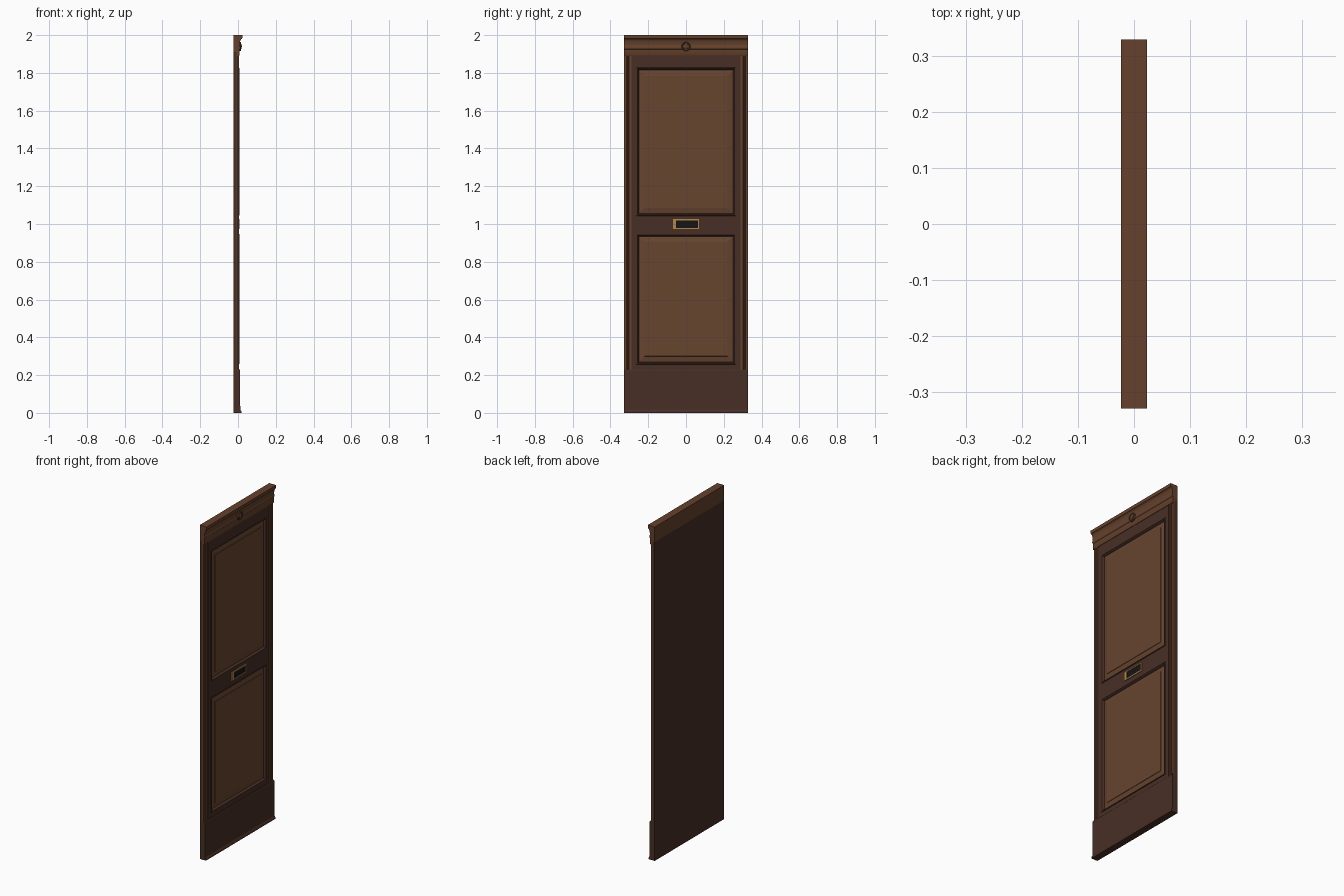
import bpy, bmesh, math

if "Cube" in bpy.data.objects:
    bpy.data.objects.remove(bpy.data.objects["Cube"])

HW = 0.329      # half width of the whole panel
BACK = -0.023   # rear plane


def mat(name, rgb):
    m = bpy.data.materials.new(name)
    m.diffuse_color = (*rgb, 1)
    m.use_nodes = True
    m.node_tree.nodes["Principled BSDF"].inputs["Base Color"].default_value = m.diffuse_color
    return m


DARK = mat("dark walnut", (0.064, 0.028, 0.019))
TRIM = mat("trim walnut", (0.130, 0.053, 0.025))
FIELD = mat("panel walnut", (0.135, 0.058, 0.028))
BRASS = mat("brass", (0.45, 0.25, 0.065))
BLACK = mat("black", (0.008, 0.007, 0.007))


def finish(name, bm, material, smooth=False):
    bmesh.ops.recalc_face_normals(bm, faces=bm.faces)
    me = bpy.data.meshes.new(name)
    bm.to_mesh(me)
    bm.free()
    me.materials.append(material)
    ob = bpy.data.objects.new(name, me)
    bpy.context.collection.objects.link(ob)
    if smooth:
        bpy.context.view_layer.objects.active = ob
        ob.select_set(True)
        bpy.ops.object.shade_smooth_by_angle(angle=math.radians(35))
        ob.select_set(False)
    return ob


def box(name, x, y, z, material):
    bm = bmesh.new()
    bmesh.ops.create_cube(bm, size=1)
    for v in bm.verts:
        v.co = [r[0] if c < 0 else r[1] for c, r in zip(v.co, (x, y, z))]
    return finish(name, bm, material)


def extrude(name, pts, to3d, material, smooth=False):
    """Closed 2D profile swept between two ends; to3d(point, end) places it."""
    bm = bmesh.new()
    a, b = ([bm.verts.new(to3d(p, e)) for p in pts] for e in (0, 1))
    n = len(pts)
    for i in range(n):
        j = (i + 1) % n
        bm.faces.new((a[i], a[j], b[j], b[i]))
    bm.faces.new(a)
    bm.faces.new(b[::-1])
    return finish(name, bm, material, smooth)


def rect_loft(name, hy, z0, z1, steps, material, fill=False):
    """Nested rectangles facing +x; steps are (inset, x)."""
    bm = bmesh.new()
    loops = [[bm.verts.new((x, sy * (hy - d), z)) for sy, z in
              ((-1, z0 + d), (1, z0 + d), (1, z1 - d), (-1, z1 - d))] for d, x in steps]
    for a, b in zip(loops, loops[1:]):
        for i in range(4):
            j = (i + 1) % 4
            bm.faces.new((a[i], a[j], b[j], b[i]))
    if fill:
        bm.faces.new(loops[-1])
    ob = finish(name, bm, material)
    if ob.data.polygons[-1].normal.x < 0 or sum(p.normal.x for p in ob.data.polygons) < 0:
        ob.data.flip_normals()
    return ob


# backing board
box("backing_board", (BACK, -0.008), (-HW, HW), (0.0, 1.91), DARK)

# frame: stiles and rails around the two openings
PY = 0.263
openings = {"lower": (0.257, 0.948), "upper": (1.043, 1.828)}
FX = (-0.009, 0.004)
for side, s in (("left", -1), ("right", 1)):
    box("stile_" + side, FX, sorted((s * PY, s * 0.288)), (0.225, 1.895), DARK)
for nm, z in (("bottom", (0.225, 0.257)), ("middle", (0.948, 1.043)), ("top", (1.828, 1.895))):
    box("rail_" + nm, FX, (-PY, PY), z, DARK)

# mouldings and raised panels
for nm, (z0, z1) in openings.items():
    rect_loft(nm + "_panel_moulding", PY, z0, z1,
              [(0, 0.004), (0.002, 0.007), (0.006, 0.007), (0.010, 0.001), (0.013, -0.006)], DARK)
    rect_loft(nm + "_raised_panel", PY, z0, z1,
              [(0.013, -0.006), (0.042, 0.000), (0.043, 0.002)], FIELD, True)

# grooved side trims
trim = [(-0.009, 0.288), (0.001, 0.288), (0.001, 0.293), (0.005, 0.295), (0.005, 0.302),
        (-0.003, 0.304), (-0.003, 0.307), (0.005, 0.309), (0.005, 0.313),
        (0.001, 0.315), (0.001, HW), (-0.009, HW)]
for side, s in (("left", -1), ("right", 1)):
    extrude("side_trim_" + side, trim,
            lambda p, e, s=s: (p[0], s * p[1], (0.225, 1.895)[e]), TRIM)

# skirting board with a small flared foot
along_y = lambda p, e: (p[0], (-HW, HW)[e], p[1])
extrude("skirting_board", [(-0.009, 0), (0.018, 0), (0.018, 0.008), (0.012, 0.018),
                           (0.011, 0.225), (0.009, 0.23), (-0.009, 0.23)], along_y, DARK)

# crown: flat frieze, bead, cove and top lip
cove = [(0.009 + 0.010 * (1 - math.cos(t * math.pi / 12)),
         1.945 + 0.034 * math.sin(t * math.pi / 12)) for t in range(7)]
crown = [(BACK, 1.91), (-0.009, 1.91), (-0.009, 1.89), (0.006, 1.89), (0.008, 1.893), (0.008, 1.925),
         (0.012, 1.929), (0.013, 1.934), (0.011, 1.940)] + cove + \
        [(0.022, 1.981), (0.023, 1.986), (0.023, 2.0), (BACK, 2.0)]
extrude("crown_moulding", crown, along_y, TRIM, True)

# round rosette on the crown
bm = bmesh.new()
N = 32
rings = []
for r, x in [(0.024, 0.006), (0.024, 0.014), (0.021, 0.017), (0.018, 0.014),
             (0.014, 0.014), (0.013, 0.017), (0.008, 0.019), (0.003, 0.020)]:
    rings.append([bm.verts.new((x, r * math.cos(2 * math.pi * i / N),
                                1.940 + r * math.sin(2 * math.pi * i / N))) for i in range(N)])
for a, b in zip(rings, rings[1:]):
    for i in range(N):
        j = (i + 1) % N
        bm.faces.new((a[i], a[j], b[j], b[i]))
bm.faces.new(rings[-1])
bm.faces.new(rings[0][::-1])
finish("crown_rosette", bm, TRIM, True)

# brass plate with dark slot, built as four bars around a black insert
PX = (0.003, 0.009)
box("plate_left", PX, (-0.070, -0.052), (0.973, 1.026), BRASS)
box("plate_right", PX, (0.063, 0.070), (0.973, 1.026), BRASS)
box("plate_bottom", PX, (-0.052, 0.063), (0.973, 0.980), BRASS)
box("plate_top", PX, (-0.052, 0.063), (1.019, 1.026), BRASS)
box("plate_slot", (0.003, 0.006), (-0.052, 0.063), (0.980, 1.019), BLACK)
